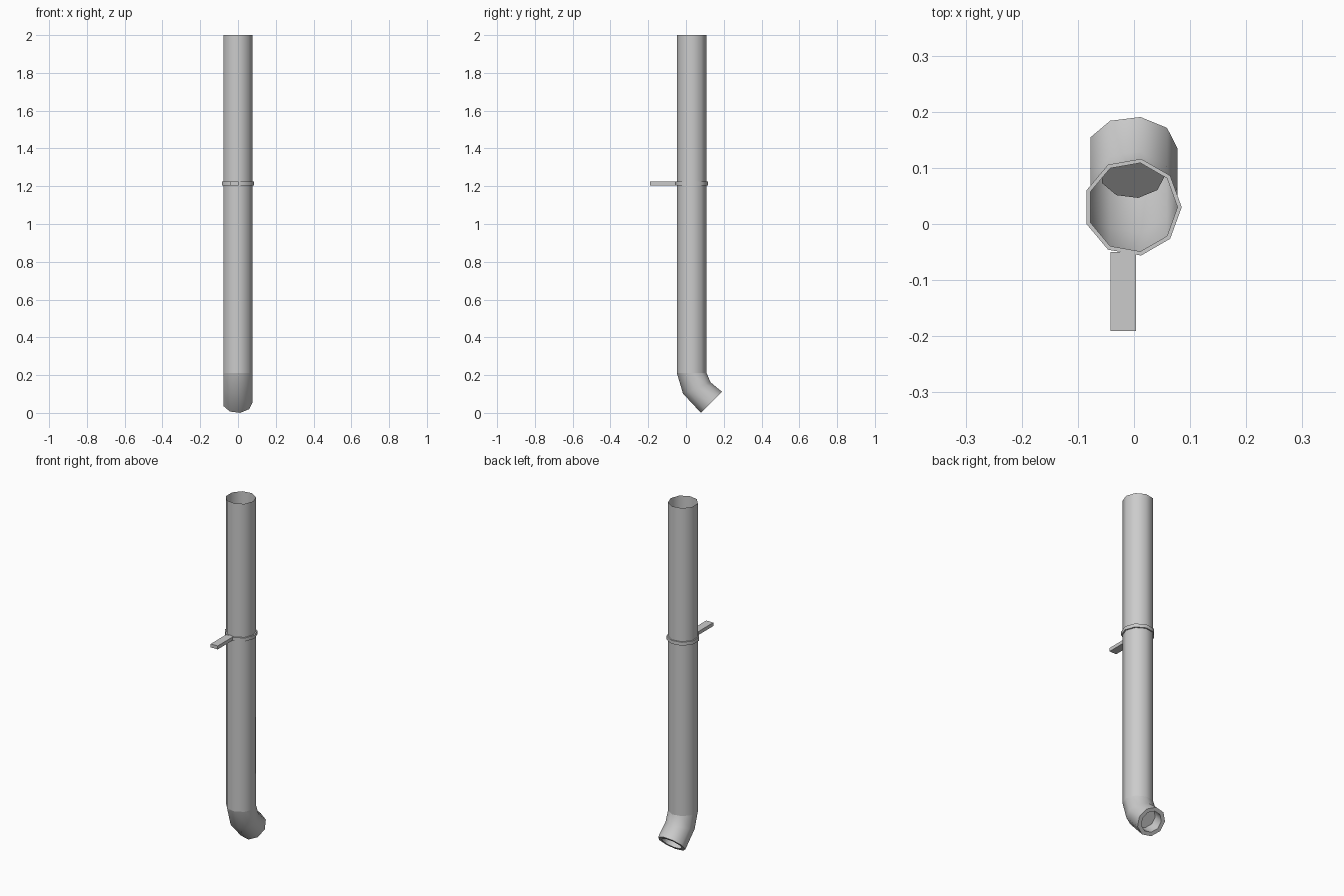
import bpy, bmesh
from math import cos, sin, tau, radians
from mathutils import Vector

if "Cube" in bpy.data.objects:
    bpy.data.objects.remove(bpy.data.objects["Cube"])

SIDES = 9
CX, CY = -0.0025, 0.03
R = 0.08


def ring(bm, y, z, radius, tilt=0.0):
    """Nine-sided loop around (CX, y, z), tilted about the x axis."""
    t = radians(tilt)
    verts = []
    for i in range(SIDES):
        a = tau * i / SIDES
        d = radius * sin(a)
        verts.append(bm.verts.new((CX + radius * cos(a), y + d * cos(t), z + d * sin(t))))
    return verts


def loft(name, rings, close=False, cap=False):
    """Skin a list of (y, z, radius, tilt) loops, listed top to bottom."""
    bm = bmesh.new()
    loops = [ring(bm, *r) for r in rings]
    pairs = list(zip(loops, loops[1:]))
    if close:
        pairs.append((loops[-1], loops[0]))
    for a, b in pairs:
        for i in range(SIDES):
            j = (i + 1) % SIDES
            bm.faces.new((a[i], b[i], b[j], a[j]))
    if cap:
        bm.faces.new(list(reversed(loops[-1])))
    return finish(name, bm)


def finish(name, bm, smooth=True):
    me = bpy.data.meshes.new(name)
    bm.to_mesh(me)
    bm.free()
    ob = bpy.data.objects.new(name, me)
    bpy.context.collection.objects.link(ob)
    if smooth:
        bpy.ops.object.select_all(action='DESELECT')
        ob.select_set(True)
        bpy.context.view_layer.objects.active = ob
        bpy.ops.object.shade_smooth_by_angle(angle=radians(42))
    return ob


# Straight open pipe
loft("pipe", [(CY, 2.0, R, 0), (CY, 0.212, R, 0)])

# Elbow, with a rim and a recessed closed mouth
end = Vector((0.135, 0.056))
back = end + Vector((-0.707, 0.707)) * 0.068
loft("elbow", [(CY, 0.212, R, 0), (0.057, 0.132, R, 22.5), (*end, R, 45),
               (*end, 0.058, 45), (*back, 0.058, 45)], cap=True)

# Clamp collar around the pipe
loft("clamp_ring", [(CY, 1.225, R, 0), (CY, 1.225, 0.0875, 0),
                    (CY, 1.205, 0.0875, 0), (CY, 1.205, R, 0)], close=True)

# Wall bracket bar
bm = bmesh.new()
bmesh.ops.create_cube(bm, size=1)
bmesh.ops.scale(bm, vec=(0.045, 0.141, 0.02), verts=bm.verts)
bmesh.ops.translate(bm, vec=(-0.019, -0.1205, 1.215), verts=bm.verts)
finish("wall_bracket", bm, smooth=False)
